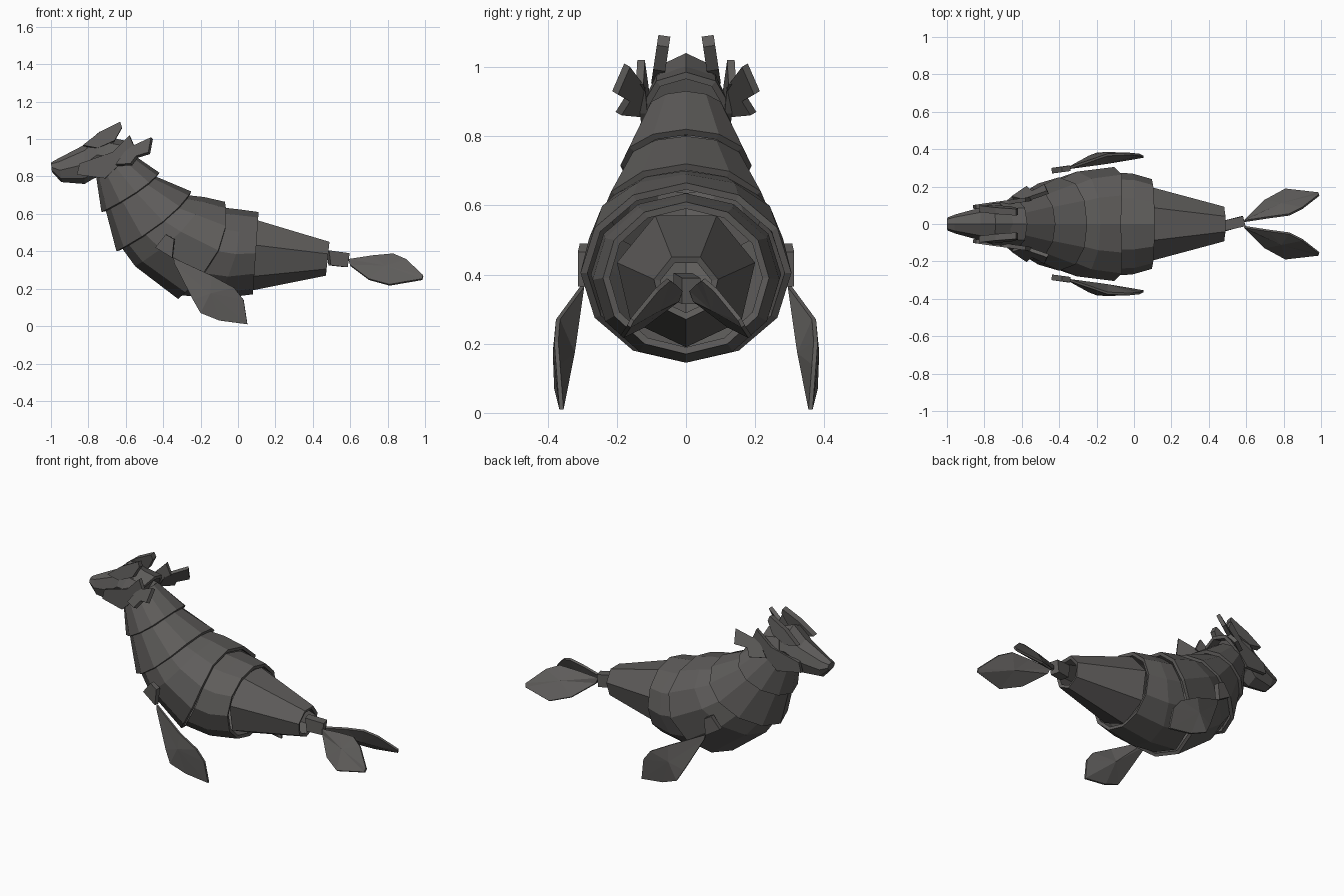
import bpy, bmesh, math
from mathutils import Vector
from mathutils.geometry import normal

if "Cube" in bpy.data.objects:
    bpy.data.objects.remove(bpy.data.objects["Cube"])

grey = bpy.data.materials.new("dark grey")
grey.use_nodes = True
COLOUR = (0.112, 0.107, 0.103, 1)
grey.diffuse_color = COLOUR
grey.node_tree.nodes["Principled BSDF"].inputs["Base Color"].default_value = COLOUR


def finish(name, bm):
    bmesh.ops.recalc_face_normals(bm, faces=bm.faces)
    mesh = bpy.data.meshes.new(name)
    bm.to_mesh(mesh)
    bm.free()
    mesh.materials.append(grey)
    obj = bpy.data.objects.new(name, mesh)
    bpy.context.collection.objects.link(obj)
    return obj


def shell(name, rings, sides=12, wall=0.02, caps=False):
    """Loft of tilted oval rings: (top xz, bottom xz, half width, bow of the sides)."""
    bm = bmesh.new()
    loops = []
    for (tx, tz), (bx, bz), width, bow in rings:
        loop = []
        for i in range(sides):
            a = math.pi + math.tau * i / sides
            c, s = math.cos(a), math.sin(a)
            x = (tx + bx) / 2 + c * (tx - bx) / 2 + bow * s * s
            z = (tz + bz) / 2 + c * (tz - bz) / 2
            loop.append(bm.verts.new((x, width * s, z)))
        loops.append(loop)
    for p, q in zip(loops, loops[1:]):
        for i in range(sides):
            j = (i + 1) % sides
            bm.faces.new((p[i], p[j], q[j], q[i]))
    if caps:
        bm.faces.new(loops[0])
        bm.faces.new(loops[-1])
    obj = finish(name, bm)
    if not caps:
        mod = obj.modifiers.new("wall", "SOLIDIFY")
        mod.thickness = wall
        mod.offset = -1
    return obj


def plate(name, points, thick, bulge=0.0):
    """Thick outline; a bulge raises a central peak on both faces."""
    pts = [Vector(p) for p in points]
    n = normal(pts)
    centre = sum(pts, Vector()) / len(pts)
    bm = bmesh.new()
    sheets = []
    for sign in (1, -1):
        loop = [bm.verts.new(p + n * sign * thick / 2) for p in pts]
        sheets.append(loop)
        if bulge:
            peak = bm.verts.new(centre + n * sign * bulge)
            for i, v in enumerate(loop):
                bm.faces.new((v, loop[(i + 1) % len(loop)], peak))
        else:
            bm.faces.new(loop)
    a, b = sheets
    for i in range(len(a)):
        j = (i + 1) % len(a)
        bm.faces.new((a[i], a[j], b[j], b[i]))
    return finish(name, bm)


def pair(name, points, thick, bulge=0.0):
    for side, s in (("near", -1), ("far", 1)):
        plate(f"{name}_{side}", [(x, y * s, z) for x, y, z in points], thick, bulge)


# Overlapping body shells from neck to hips
shell("neck", [((-.58, .93), (-.76, .81), .115, 0),
               ((-.42, .82), (-.73, .61), .19, .03)])
shell("shoulders", [((-.44, .80), (-.71, .63), .175, .03),
                    ((-.25, .72), (-.65, .40), .25, .05)])
shell("chest", [((-.27, .70), (-.63, .43), .235, .05),
                ((-.18, .69), (-.55, .32), .28, .06),
                ((-.07, .665), (-.32, .145), .305, .09)])
shell("belly", [((-.09, .635), (-.30, .165), .275, .09),
                ((.0, .625), (-.12, .145), .27, .05),
                ((.11, .61), (.08, .17), .24, 0)])
# Faceted tail cone, open at the rear
shell("tail", [((.09, .59), (.07, .19), .205, 0),
               ((.49, .46), (.47, .27), .095, 0)], sides=7)

# Head with a tapering snout
shell("head", [((-1.0, .875), (-.995, .825), .035, 0),
               ((-.96, .897), (-.945, .77), .052, 0),
               ((-.82, .97), (-.82, .76), .088, 0),
               ((-.74, 1.04), (-.77, .79), .11, 0),
               ((-.62, .99), (-.68, .82), .11, 0)], sides=8, caps=True)
shell("head_collar", [((-.69, 1.01), (-.75, .81), .118, 0),
                      ((-.57, .985), (-.66, .81), .122, 0)], sides=8)

# Cheek guards, crest horns and notched ears
cheek = [(-.86, .81), (-.845, .87), (-.67, .93), (-.58, 1.02),
         (-.55, .95), (-.59, .93), (-.63, .865), (-.71, .79)]
pair("cheek_guard", [(x, .127 + (x + .6) * .14, z) for x, z in cheek], .022)
horn = [(-.83, .965), (-.74, 1.035), (-.63, 1.09), (-.62, 1.06), (-.66, .99), (-.75, .95)]
pair("horn", [(x, .07 - (z - 1.04) * .15, z) for x, z in horn], .035)
pair("ear", [(-.59, .125, .945), (-.46, .17, 1.005), (-.475, .205, .925),
             (-.54, .17, .905), (-.57, .195, .865), (-.65, .14, .86)], .022)

# Side flippers and their mounting plates
pair("flipper_mount", [(-.385, .292, .49), (-.34, .298, .465),
                       (-.35, .298, .365), (-.44, .285, .42)], .03)
pair("flipper", [(-.345, .30, .365), (-.14, .37, .27), (-.02, .375, .205),
                 (.03, .37, .14), (.05, .36, .01), (-.10, .365, .03),
                 (-.20, .375, .07), (-.24, .36, .14), (-.34, .305, .335)], .012, .032)

# Tail joint and twin flukes
plate("tail_joint", [(.48, -.01, .405), (.59, .015, .39), (.58, .015, .315), (.49, -.01, .325)], .055)
pair("fluke", [(.59, .015, .355), (.72, .035, .375), (.83, .05, .385), (.90, .085, .355),
               (.99, .155, .27), (.985, .165, .25), (.81, .185, .22),
               (.70, .125, .25), (.60, .025, .325)], .012, .024)
